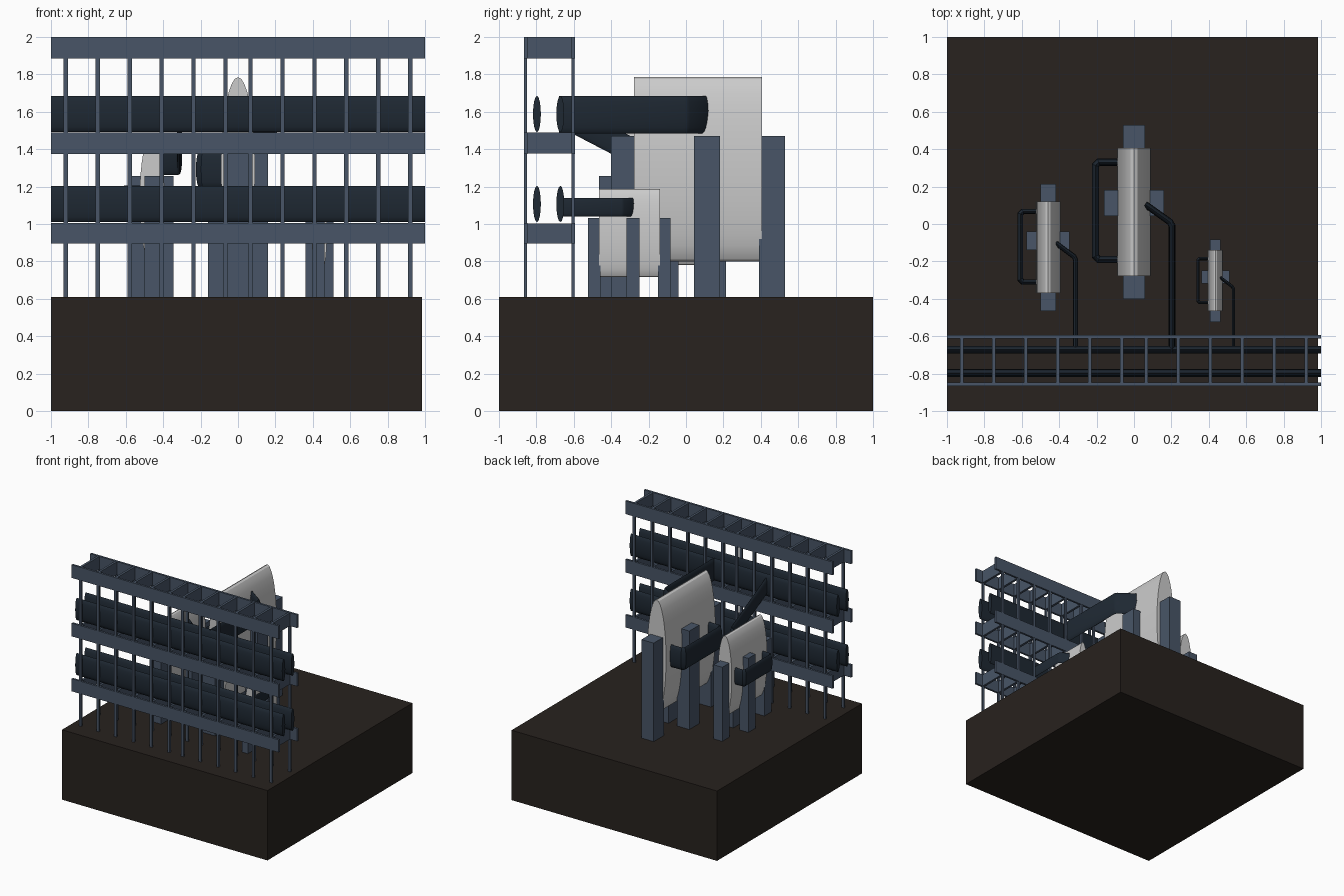
import bpy, bmesh
from math import sin, cos, pi
from mathutils import Vector

if "Cube" in bpy.data.objects:
    bpy.data.objects.remove(bpy.data.objects["Cube"])


def material(name, rgb):
    m = bpy.data.materials.new(name)
    m.diffuse_color = (*rgb, 1)
    m.use_nodes = True
    m.node_tree.nodes["Principled BSDF"].inputs["Base Color"].default_value = m.diffuse_color
    return m


STEEL = material("slate_steel", (0.065, 0.091, 0.135))
PIPE = material("dark_pipe", (0.013, 0.021, 0.032))
GROUND = material("dark_ground", (0.021, 0.016, 0.013))
DECK = 0.61


def finish(name, bm, mat=None, smooth=False):
    bmesh.ops.recalc_face_normals(bm, faces=bm.faces)
    me = bpy.data.meshes.new(name)
    bm.to_mesh(me)
    bm.free()
    ob = bpy.data.objects.new(name, me)
    bpy.context.collection.objects.link(ob)
    if mat:
        me.materials.append(mat)
    if smooth:
        bpy.ops.object.select_all(action='DESELECT')
        ob.select_set(True)
        bpy.context.view_layer.objects.active = ob
        bpy.ops.object.shade_smooth_by_angle()
    return ob


def add_box(bm, x0, x1, y0, y1, z0, z1):
    vs = bmesh.ops.create_cube(bm, size=1)["verts"]
    bmesh.ops.scale(bm, vec=(x1 - x0, y1 - y0, z1 - z0), verts=vs)
    bmesh.ops.translate(bm, vec=((x0 + x1) / 2, (y0 + y1) / 2, (z0 + z1) / 2), verts=vs)


def tube(name, path, r, rz, mat=PIPE, sides=16, bend=0.0):
    """Sweep a tall elliptical section along a path, with chamfered corners."""
    pts = [Vector(p) for p in path]
    if bend:
        cut = [pts[0]]
        for a, b, c in zip(pts, pts[1:], pts[2:]):
            cut += [b + (a - b).normalized() * bend, b + (c - b).normalized() * bend]
        pts = cut + [pts[-1]]
    bm = bmesh.new()
    rings = []
    for i, p in enumerate(pts):
        d0 = (p - pts[i - 1]) if i else pts[1] - p
        d1 = (pts[i + 1] - p) if i < len(pts) - 1 else d0
        d0.z = d1.z = 0
        t = (d0.normalized() + d1.normalized()).normalized()
        side = Vector((t.y, -t.x, 0)) / max(t.dot(d0.normalized()), 0.4)
        rings.append([bm.verts.new(p + side * r * cos(2 * pi * k / sides)
                                   + Vector((0, 0, rz * sin(2 * pi * k / sides))))
                      for k in range(sides)])
    for a, b in zip(rings, rings[1:]):
        for k in range(sides):
            j = (k + 1) % sides
            bm.faces.new((a[k], a[j], b[j], b[k]))
    bm.faces.new(rings[0])
    bm.faces.new(rings[-1])
    return finish(name, bm, mat, True)


# ground block
bm = bmesh.new()
add_box(bm, -1, 0.985, -1, 1, 0, DECK)
finish("ground_block", bm, GROUND)


# tank with four legs and a side loop of pipe
def tank(label, cx, rx, y0, y1, z0, z1, leg_x, leg_y, out_x, out_y, mid_y, leg_top,
         loop_x, loop_y0, loop_y1, pr, prz):
    zc = (z0 + z1) / 2
    tube(label + "_tank", [(cx, y0, zc), (cx, y1, zc)], rx, (z1 - z0) / 2, None, 32)
    bm = bmesh.new()
    ya, yb = out_y
    for a in (ya, yb - leg_y):
        add_box(bm, cx - leg_x / 2, cx + leg_x / 2, a, a + leg_y, DECK, leg_top)
    for a in (cx - out_x, cx + out_x - leg_x):
        add_box(bm, a, a + leg_x, mid_y - leg_y / 2, mid_y + leg_y / 2, DECK, leg_top)
    finish(label + "_tank_legs", bm, STEEL)
    tube(label + "_loop_pipe", [(cx, loop_y0, zc), (loop_x, loop_y0, zc),
                                (loop_x, loop_y1, zc), (cx, loop_y1, zc)],
         pr, prz, bend=pr * 0.9)


tank("large", 0, 0.091, -0.277, 0.405, 0.80, 1.785, 0.118, 0.14, 0.16, (-0.40, 0.53), 0.113,
     1.47, -0.206, -0.19, 0.33, 0.019, 0.098)
tank("medium", -0.459, 0.067, -0.37, 0.12, 0.78, 1.485, 0.084, 0.1, 0.115, (-0.465, 0.215), -0.09,
     1.257, -0.608, -0.31, 0.067, 0.0145, 0.074)
tank("small", 0.435, 0.041, -0.465, -0.14, 0.717, 1.187, 0.055, 0.068, 0.075, (-0.525, -0.083), -0.283,
     1.032, 0.342, -0.42, -0.185, 0.009, 0.048)

# outlet pipes running to the rack
tube("large_outlet_pipe", [(0.06, 0.105, 1.585), (0.203, 0.003, 1.585), (0.203, -0.68, 1.585)],
     0.018, 0.1, bend=0.012)
tube("medium_outlet_pipe", [(-0.42, -0.1, 1.335), (-0.313, -0.18, 1.335), (-0.313, -0.67, 1.59)],
     0.0135, 0.074, bend=0.01)
tube("small_outlet_pipe", [(0.46, -0.285, 1.09), (0.532, -0.34, 1.09), (0.532, -0.67, 1.09)],
     0.0085, 0.049, bend=0.007)

# rack: posts, rails and rungs
LEVELS = [(0.895, 1.005), (1.375, 1.49), (1.885, 2.0)]
Y0, Y1, T = -0.866, -0.594, 0.018
xs = [s * (0.066 + 0.171 * i) for s in (-1, 1) for i in range(6)]
posts, rails, rungs = bmesh.new(), bmesh.new(), bmesh.new()
for y in (Y0, Y1 - T):
    for x in xs:
        add_box(posts, x - 0.011, x + 0.011, y + 0.001, y + T - 0.001, DECK, 1.998)
    for z0, z1 in LEVELS:
        add_box(rails, -1, 1, y, y + T, z0, z1)
for z0, z1 in LEVELS:
    for x in xs:
        add_box(rungs, x - 0.01, x + 0.01, Y0 + T, Y1 - T, z0 + 0.001, z1 - 0.001)
finish("rack_posts", posts, STEEL)
finish("rack_rails", rails, STEEL)
finish("rack_rungs", rungs, STEEL)

# long pipes lying on the rack
for lv, z in (("lower", 1.107), ("upper", 1.588)):
    for side, y in (("front", -0.797), ("back", -0.672)):
        tube(f"rack_pipe_{lv}_{side}", [(-1, y, z), (1, y, z)], 0.021, 0.097)
